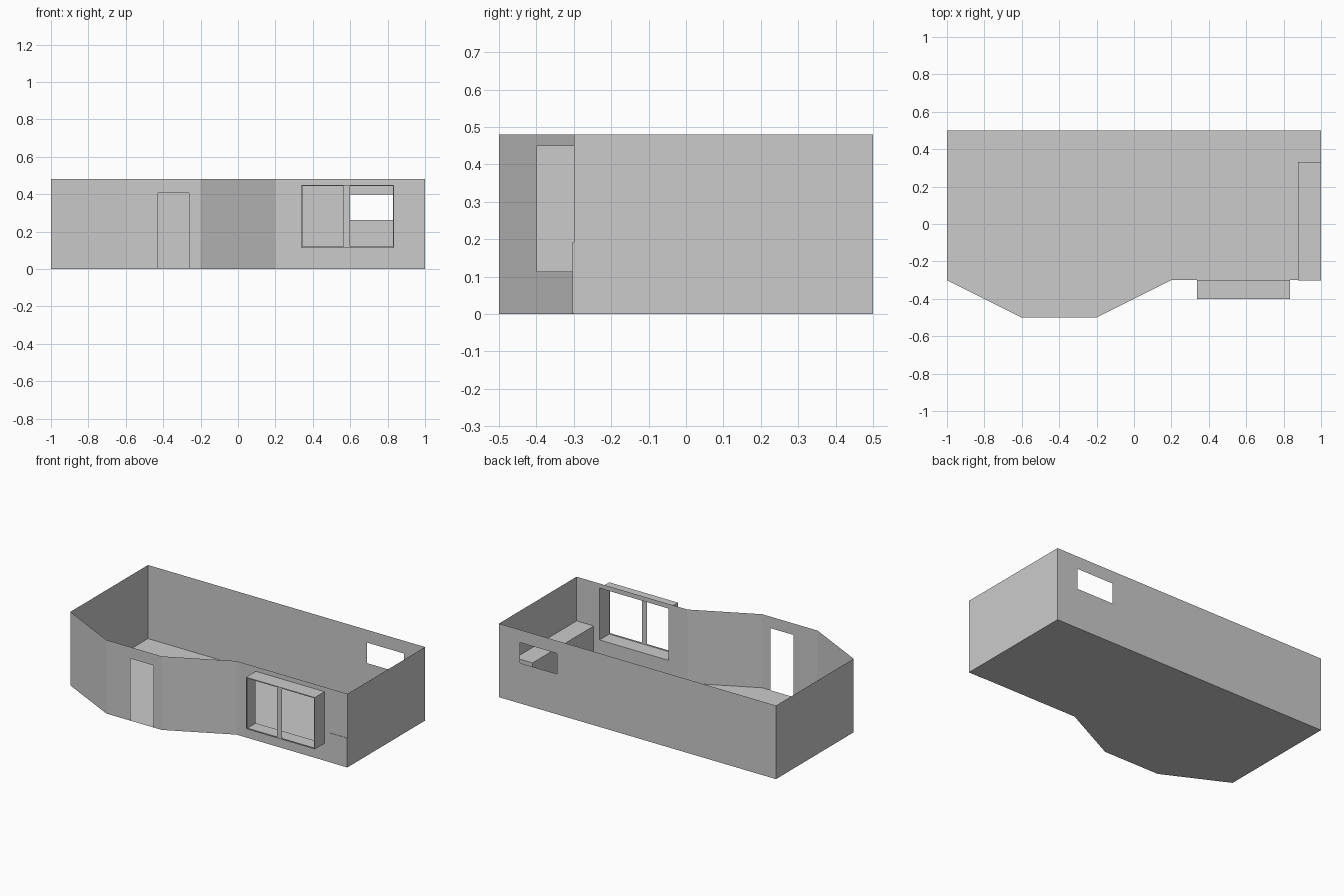
import bpy, bmesh
from mathutils import Vector

if "Cube" in bpy.data.objects:
    bpy.data.objects.remove(bpy.data.objects["Cube"])

HEIGHT = 0.48


def finish(name, bm):
    bmesh.ops.remove_doubles(bm, verts=bm.verts, dist=0.0002)
    mesh = bpy.data.meshes.new(name)
    bm.to_mesh(mesh)
    bm.free()
    obj = bpy.data.objects.new(name, mesh)
    bpy.context.collection.objects.link(obj)
    return obj


def quad(bm, *points):
    return bm.faces.new([bm.verts.new(p) for p in points])


def panel(bm, a, b, z0, z1, holes=()):
    """Upright sheet from a to b; holes are (start, end, low, high), start/end along x."""
    a, b = Vector(a), Vector(b)
    if not holes:
        quad(bm, (*a, z0), (*b, z0), (*b, z1), (*a, z1))
        return
    xs = sorted({a.x, b.x, *(v for h in holes for v in h[:2])}, reverse=a.x > b.x)
    zs = sorted({z0, z1, *(v for h in holes for v in h[2:])})
    for xa, xb in zip(xs, xs[1:]):
        for za, zb in zip(zs, zs[1:]):
            mx, mz = (xa + xb) / 2, (za + zb) / 2
            if any(h[0] < mx < h[1] and h[2] < mz < h[3] for h in holes):
                continue
            p, q = [a.lerp(b, (x - a.x) / (b.x - a.x)) for x in (xa, xb)]
            quad(bm, (*p, za), (*q, za), (*q, zb), (*p, zb))


# Room outline, counter-clockwise from the back left corner
outline = [(-1, 0.5), (-1, -0.3), (-0.6, -0.5), (-0.2, -0.5),
           (0.2, -0.3), (1, -0.3), (1, 0.5)]
WX0, WX1, WZ0, WZ1 = 0.338, 0.834, 0.112, 0.45
openings = {
    2: [(-0.427, -0.261, 0, 0.405)],      # doorway
    4: [(WX0, WX1, WZ0, WZ1)],            # bay window
    6: [(0.582, 0.849, 0.263, 0.397)],    # small back window
}

# Thin walls
bm = bmesh.new()
for i, a in enumerate(outline):
    panel(bm, a, outline[(i + 1) % len(outline)], 0, HEIGHT, openings.get(i, ()))
finish("walls", bm)

# Floor
bm = bmesh.new()
bm.faces.new([bm.verts.new((x, y, 0)) for x, y in outline])
finish("floor", bm)

# Projecting window box: four sides
bm = bmesh.new()
rim = [(WX0, WZ0), (WX1, WZ0), (WX1, WZ1), (WX0, WZ1)]
for i, (xa, za) in enumerate(rim):
    xb, zb = rim[(i + 1) % 4]
    quad(bm, (xa, -0.3, za), (xb, -0.3, zb), (xb, -0.4, zb), (xa, -0.4, za))
# Front frame with centre post and two open lights
panel(bm, (WX0, -0.4), (WX1, -0.4), WZ0, WZ1,
      [(0.344, 0.563, 0.12, 0.444), (0.599, 0.829, 0.12, 0.444)])
bmesh.ops.recalc_face_normals(bm, faces=bm.faces)
finish("window_box", bm)

# Low counter along the right wall
bm = bmesh.new()
bmesh.ops.create_cube(bm, size=1)
lo, hi = Vector((0.876, -0.303, 0.001)), Vector((0.9995, 0.331, 0.192))
for v in bm.verts:
    v.co = (lo + hi) / 2 + v.co * (hi - lo)
finish("counter", bm)
